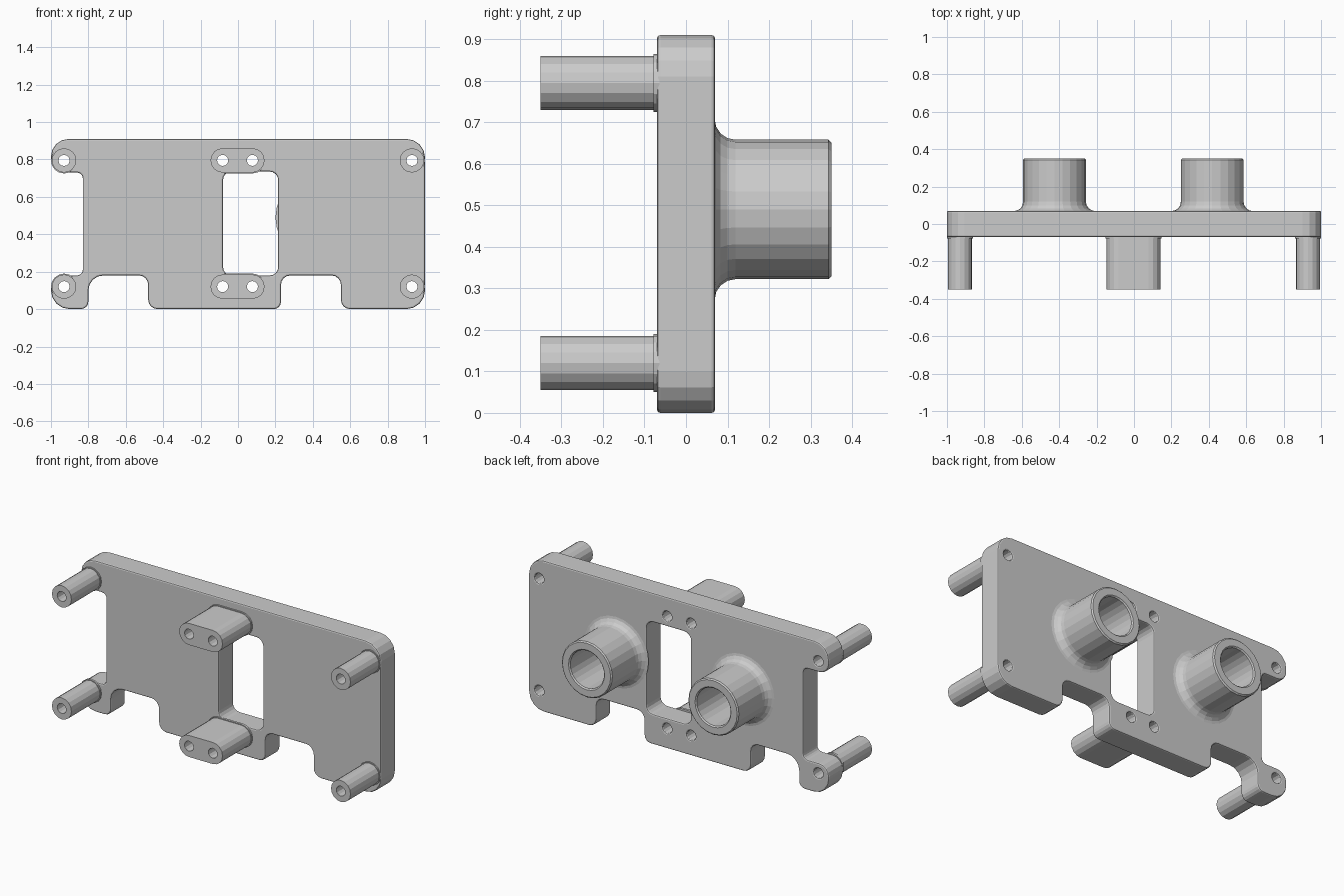
import bpy, bmesh
from math import pi, sin, cos
from mathutils import Matrix, Vector

if "Cube" in bpy.data.objects:
    bpy.data.objects.remove(bpy.data.objects["Cube"])


def rounded(corners, steps=4):
    """Axis-aligned polygon (x, z, radius) with rounded corners."""
    pts = []
    for i, (x, z, r) in enumerate(corners):
        p = Vector((x, z))
        a = (Vector(corners[i - 1][:2]) - p).normalized()
        b = (Vector(corners[(i + 1) % len(corners)][:2]) - p).normalized()
        for k in range(steps + 1):
            t = pi / 2 * k / steps
            pts.append(p + r * (a + b - b * cos(t) - a * sin(t)))
    return pts


def circle(x, z, r, n=12):
    return [(x + r * cos(2 * pi * i / n), z + r * sin(2 * pi * i / n)) for i in range(n)]


def stadium(x0, x1, z, r, n=8):
    """Outline around two centres; a near-circle if they coincide."""
    right = [(x1 + r * sin(pi * i / n), z - r * cos(pi * i / n)) for i in range(n + 1)]
    left = [(x0 - r * sin(pi * i / n), z + r * cos(pi * i / n)) for i in range(n + 1)]
    return right + left if x1 > x0 else right[:-1] + left[:-1]


def extrude(name, loops, y0, y1, bevel=0.0):
    """Fill loops (outer + holes) in the xz plane and extrude from y0 to y1."""
    cu = bpy.data.curves.new(name + "_outline", 'CURVE')
    cu.dimensions = '2D'
    cu.fill_mode = 'BOTH'
    cu.extrude = (y1 - y0) / 2 - bevel
    cu.bevel_depth = bevel
    cu.bevel_resolution = 1
    cu.offset = -bevel
    for loop in loops:
        sp = cu.splines.new('POLY')
        sp.points.add(len(loop) - 1)
        for pt, (x, z) in zip(sp.points, loop):
            pt.co = (x, z, 0, 1)
        sp.use_cyclic_u = True
        sp.use_smooth = False
    tmp = bpy.data.objects.new(name + "_tmp", cu)
    bpy.context.collection.objects.link(tmp)
    deps = bpy.context.evaluated_depsgraph_get()
    me = bpy.data.meshes.new_from_object(tmp.evaluated_get(deps))
    bpy.data.objects.remove(tmp)
    bpy.data.curves.remove(cu)
    bm = bmesh.new()
    bm.from_mesh(me)
    bmesh.ops.remove_doubles(bm, verts=bm.verts, dist=0.0002)
    bmesh.ops.transform(bm, verts=bm.verts,
                        matrix=Matrix.Translation((0, (y0 + y1) / 2, 0)) @ Matrix.Rotation(pi / 2, 4, 'X'))
    return finish(name, bm, me)


def finish(name, bm, me):
    bmesh.ops.recalc_face_normals(bm, faces=bm.faces)
    for f in bm.faces:
        f.smooth = False
    bm.to_mesh(me)
    bm.free()
    ob = bpy.data.objects.new(name, me)
    bpy.context.collection.objects.link(ob)
    return ob


def boss(name, x, z, n=24):
    """Hollow socket turned around the y axis, with a fillet at its foot."""
    prof = [(0.218 - 0.05 * sin(pi / 2 * k / 4), 0.119 - 0.05 * cos(pi / 2 * k / 4)) for k in range(5)]
    prof += [(0.168, 0.343), (0.161, 0.35), (0.12, 0.35), (0.113, 0.343), (0.113, 0.069)]
    bm = bmesh.new()
    rings = [[bm.verts.new((x + r * cos(2 * pi * i / n), y, z + r * sin(2 * pi * i / n)))
              for i in range(n)] for r, y in prof]
    for a, b in zip(rings, rings[1:] + rings[:1]):
        for i in range(n):
            j = (i + 1) % n
            bm.faces.new((a[i], a[j], b[j], b[i]))
    return finish(name, bm, bpy.data.meshes.new(name))


ROWS = {"lower": 0.12, "upper": 0.795}
POSTS = {"left": (-0.93, -0.93), "middle": (-0.082, 0.077), "right": (0.93, 0.93)}
HOLE = 0.03

# Plate with side notch, bottom notches, window and screw holes
outline = rounded([
    (-1, .91, .095), (-1, .73, .065), (-.83, .73, .03), (-.83, .18, .03),
    (-1, .18, .065), (-1, 0, .1), (-.8, 0, .04), (-.8, .18, .08),
    (-.48, .18, .05), (-.48, 0, .05), (.23, 0, .04), (.23, .18, .05),
    (.55, .18, .05), (.55, 0, .05), (1, 0, .1), (1, .91, .1)])
window = rounded([(-.08, .18, .045), (.215, .18, .045), (.215, .735, .045), (-.08, .735, .045)])
holes = [circle(x, z, HOLE) for z in ROWS.values() for xs in POSTS.values() for x in sorted(set(xs))]
extrude("plate", [outline, window] + holes, -0.07, 0.07, 0.008)

# Standoff posts on the front, each with a small collar at its foot
for row, z in ROWS.items():
    for side, (x0, x1) in POSTS.items():
        bores = [circle(x, z, HOLE) for x in sorted({x0, x1})]
        extrude(f"{row}_{side}_post", [stadium(x0, x1, z, 0.065)] + bores, -0.35, -0.066)
        extrude(f"{row}_{side}_collar", [stadium(x0, x1, z, 0.07)] + bores, -0.078, -0.064)

# Sockets on the back
for side, x in (("left", -0.425), ("right", 0.418)):
    boss(f"{side}_socket", x, 0.49)
